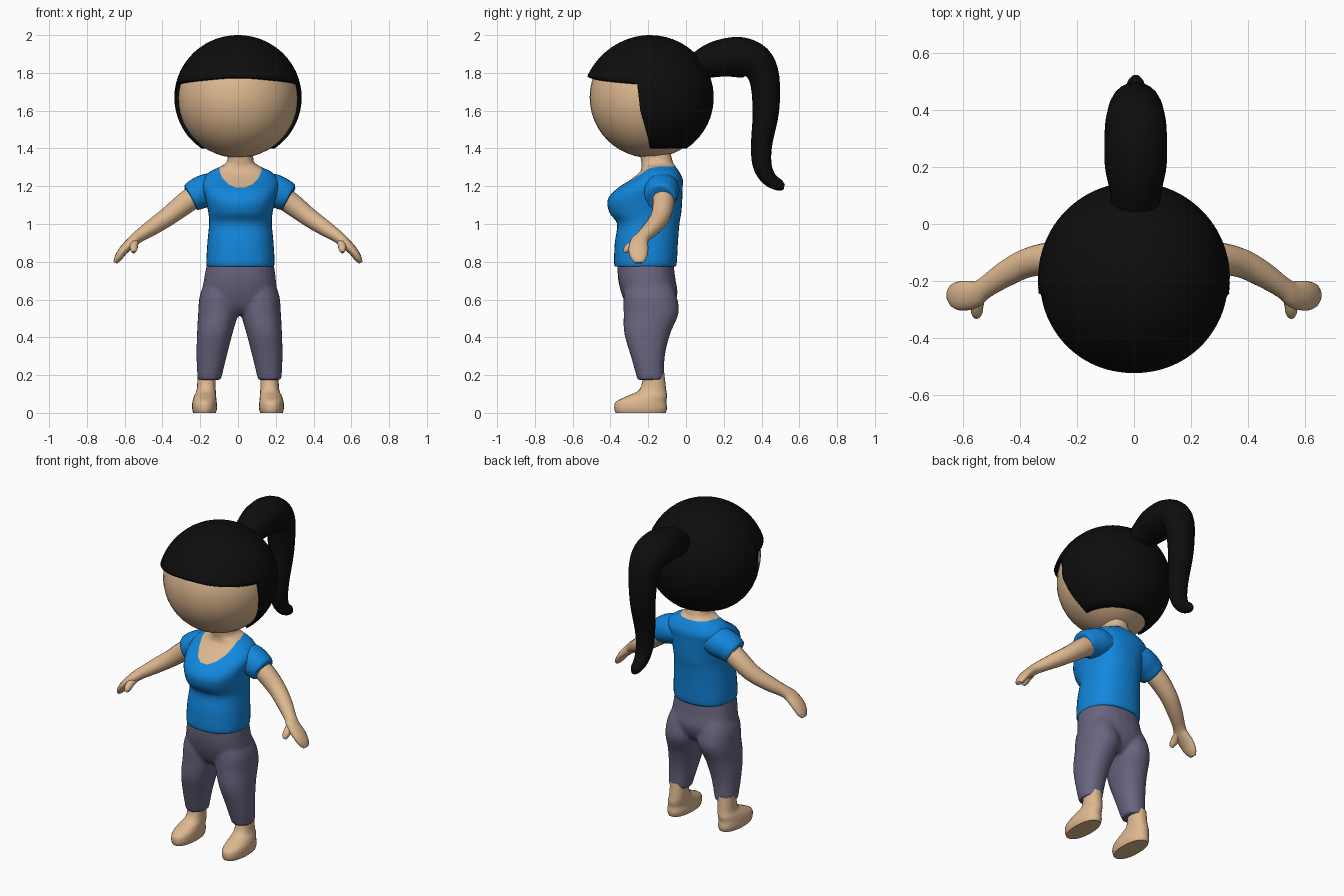
import bpy, bmesh, math
from mathutils import Vector

if "Cube" in bpy.data.objects:
    bpy.data.objects.remove(bpy.data.objects["Cube"])


def material(name, rgb):
    m = bpy.data.materials.new(name)
    m.diffuse_color = (*rgb, 1)
    m.use_nodes = True
    m.node_tree.nodes["Principled BSDF"].inputs["Base Color"].default_value = m.diffuse_color
    return m


SKIN = material("skin", (0.73, 0.48, 0.28))
BLUE = material("shirt blue", (0.006, 0.24, 0.72))
GREY = material("trouser grey", (0.14, 0.13, 0.215))
BLACK = material("hair black", (0.004, 0.004, 0.004))


def interpolate(rings, k):
    """Catmull-Rom smoothing of (x, y, z, ru, rv) rings."""
    r = [Vector(p) for p in rings]
    out = []
    for i in range(len(r) - 1):
        a, b, c, d = r[max(i - 1, 0)], r[i], r[i + 1], r[min(i + 2, len(r) - 1)]
        for j in range(k):
            t = j / k
            out.append(0.5 * (2 * b + (c - a) * t + (2 * a - 5 * b + 4 * c - d) * t * t
                              + (3 * b - a - 3 * c + d) * t ** 3))
    return out + [r[-1]]


def loft(bm, rings, side=None, n=24, k=4, power=2.0):
    """Closed tube; rings lie flat, or across the path when side is given."""
    rings = interpolate(rings, k)
    pts = [Vector(r[:3]) for r in rings]
    loops = []
    for i, r in enumerate(rings):
        u, v = Vector((1, 0, 0)), Vector((0, 1, 0))
        if side:
            t = (pts[min(i + 1, len(pts) - 1)] - pts[max(i - 1, 0)]).normalized()
            s = Vector(side)
            u = (s - t * s.dot(t)).normalized()
            v = t.cross(u)
        loop = []
        for j in range(n):
            a = 2 * math.pi * j / n
            c, s = math.cos(a), math.sin(a)
            c = math.copysign(abs(c) ** (2 / power), c)
            s = math.copysign(abs(s) ** (2 / power), s)
            loop.append(bm.verts.new(pts[i] + u * c * r[3] + v * s * r[4]))
        loops.append(loop)
    for p, q in zip(loops, loops[1:]):
        for j in range(n):
            bm.faces.new((p[j], p[(j + 1) % n], q[(j + 1) % n], q[j]))
    bm.faces.new(loops[0])
    bm.faces.new(loops[-1])


def finish(name, bm, *mats, angle=50):
    bmesh.ops.recalc_face_normals(bm, faces=bm.faces)
    me = bpy.data.meshes.new(name)
    bm.to_mesh(me)
    bm.free()
    for m in mats:
        me.materials.append(m)
    ob = bpy.data.objects.new(name, me)
    bpy.context.collection.objects.link(ob)
    bpy.ops.object.select_all(action='DESELECT')
    ob.select_set(True)
    bpy.context.view_layer.objects.active = ob
    bpy.ops.object.shade_smooth_by_angle(angle=math.radians(angle))
    return ob


def mirrored(rings, s, shift=0.0):
    return [(s * r[0] + shift, *r[1:]) for r in rings]


# Torso: shirt and neck in one surface, neckline cut into it
CX = 0.013
bm = bmesh.new()
loft(bm, [(CX, *r) for r in [
    (-.215, .775, .165, .15), (-.215, .787, .18, .165), (-.21, .9, .175, .167),
    (-.20, 1.0, .166, .165), (-.215, 1.06, .17, .19), (-.217, 1.13, .185, .197),
    (-.19, 1.19, .2, .172), (-.155, 1.235, .198, .138), (-.14, 1.275, .165, .105),
    (-.145, 1.305, .105, .09), (-.155, 1.335, .07, .083), (-.17, 1.42, .066, .08)]],
    n=40, power=2.3)
planes = []
for i in range(9):
    a = math.pi * (1 + i / 8)
    n = Vector((math.cos(a), 0, math.sin(a)))
    planes.append((Vector((CX, 0, 1.305)) + n * 0.112, n))
collar = (Vector((0, 0, 1.305)), Vector((0, 0, 1)))
for co, n in planes + [collar]:
    bmesh.ops.bisect_plane(bm, geom=bm.verts[:] + bm.edges[:] + bm.faces[:],
                           plane_co=co, plane_no=n)
for f in bm.faces:
    c = f.calc_center_median()
    scoop = c.y < -0.14 and all((c - co).dot(n) < 0 for co, n in planes)
    f.material_index = int(scoop or c.z > 1.305)
finish("shirt_and_neck", bm, BLUE, SKIN)

# Trousers: hips and two legs fused together
bm = bmesh.new()
loft(bm, [(.008, -.19, .52, .09, .08), (.008, -.19, .56, .15, .12),
          (.008, -.193, .63, .195, .148), (.01, -.208, .71, .19, .152),
          (.013, -.215, .80, .175, .148)], power=2.3)
for s in (-1, 1):
    loft(bm, mirrored([(.16, -.187, .175, .062, .07), (.148, -.202, .3, .08, .09),
                       (.131, -.205, .42, .094, .122), (.113, -.184, .53, .106, .146),
                       (.107, -.19, .62, .104, .14), (.09, -.2, .7, .09, .12)],
                      s, .008), power=2.2)
pants = finish("trousers", bm, GREY)
m = pants.modifiers.new("fuse", 'REMESH')
m.mode, m.voxel_size, m.use_smooth_shade = 'VOXEL', 0.011, True
m = pants.modifiers.new("soften", 'SMOOTH')
m.factor, m.iterations = 0.5, 4

for s, label in ((-1, "right"), (1, "left")):
    # Short sleeve
    bm = bmesh.new()
    loft(bm, mirrored([(.10, -.125, 1.185, .085, .08), (.16, -.128, 1.18, .094, .088),
                       (.21, -.132, 1.165, .09, .085), (.256, -.135, 1.14, .08, .075),
                       (.258, -.135, 1.139, .06, .055)], s, .01), side=(0, 1, 0))
    finish("sleeve_" + label, bm, BLUE)

    # Arm with mitten hand and thumb
    bm = bmesh.new()
    loft(bm, mirrored([(.2, -.125, 1.165, .06, .06), (.28, -.12, 1.11, .058, .058),
                       (.37, -.135, 1.04, .052, .05), (.45, -.175, .985, .046, .043),
                       (.525, -.225, .935, .038, .033), (.56, -.247, .905, .048, .03),
                       (.605, -.252, .862, .052, .025), (.635, -.25, .82, .042, .02),
                       (.65, -.25, .795, .022, .01)], s), side=(0, 1, 0), n=16)
    loft(bm, mirrored([(.54, -.25, .91, .02, .02), (.55, -.285, .89, .022, .023),
                       (.552, -.312, .868, .02, .02), (.553, -.325, .85, .01, .01)], s),
         side=(1, 0, 0), n=10)
    finish("arm_" + label, bm, SKIN)

    # Foot and ankle
    bm = bmesh.new()
    loft(bm, mirrored([(.177, -.24, 0, .06, .133), (.177, -.24, .025, .066, .14),
                       (.177, -.237, .06, .064, .133), (.174, -.205, .09, .058, .105),
                       (.168, -.175, .125, .05, .07), (.166, -.17, .21, .048, .055)], s),
         power=2.2)
    finish("foot_" + label, bm, SKIN)

# Head
HEAD = Vector((0, -.19, 1.67))
bm = bmesh.new()
bmesh.ops.create_uvsphere(bm, u_segments=40, v_segments=24, radius=.32)
bmesh.ops.translate(bm, verts=bm.verts, vec=HEAD)
finish("head", bm, SKIN)


# Hair cap: dome whose lower edge forms fringe, side locks and nape
def hair_edge(front):
    """Edge height by angle in degrees from the side towards the face."""
    if front > 12:
        return 1.745 + .035 * min(1, (front - 12) / 70)
    if front > 9:
        return 1.60 + .145 * (front - 9) / 3
    if front > 0:
        return 1.40 + .20 * front / 9
    return 1.40


bm = bmesh.new()
COLS, ROWS = 120, 20
grid = []
for i in range(COLS):
    a = 2 * math.pi * i / COLS
    front = math.degrees(math.asin(-math.sin(a)))
    end = math.acos((hair_edge(front) - HEAD.z) / .33)
    col = []
    for j in range(1, ROWS + 1):
        p = end * j / ROWS
        swell = 1 + .05 * max(0, -math.sin(a)) * (j / ROWS) ** 1.5
        r = .337 * math.sin(p) * swell
        col.append(bm.verts.new(HEAD + Vector((r * math.cos(a), r * math.sin(a),
                                               .33 * math.cos(p)))))
    grid.append(col)
top = bm.verts.new(HEAD + Vector((0, 0, .33)))
for i in range(COLS):
    p, q = grid[i], grid[(i + 1) % COLS]
    bm.faces.new((top, p[0], q[0]))
    for j in range(ROWS - 1):
        bm.faces.new((p[j], p[j + 1], q[j + 1], q[j]))
hair = finish("hair_cap", bm, BLACK)
m = hair.modifiers.new("thickness", 'SOLIDIFY')
m.thickness, m.offset = 0.02, -1

# Ponytail
bm = bmesh.new()
loft(bm, [(.006, *r) for r in [
    (.03, 1.825, .08, .06), (.12, 1.86, .092, .088), (.2, 1.88, .108, .1),
    (.29, 1.882, .11, .107), (.37, 1.855, .105, .095), (.415, 1.77, .09, .08),
    (.423, 1.6, .075, .07), (.4, 1.42, .06, .056), (.404, 1.31, .05, .05),
    (.44, 1.24, .042, .04), (.495, 1.205, .03, .03), (.52, 1.197, .012, .015)]],
    side=(1, 0, 0), n=20)
finish("ponytail", bm, BLACK)
